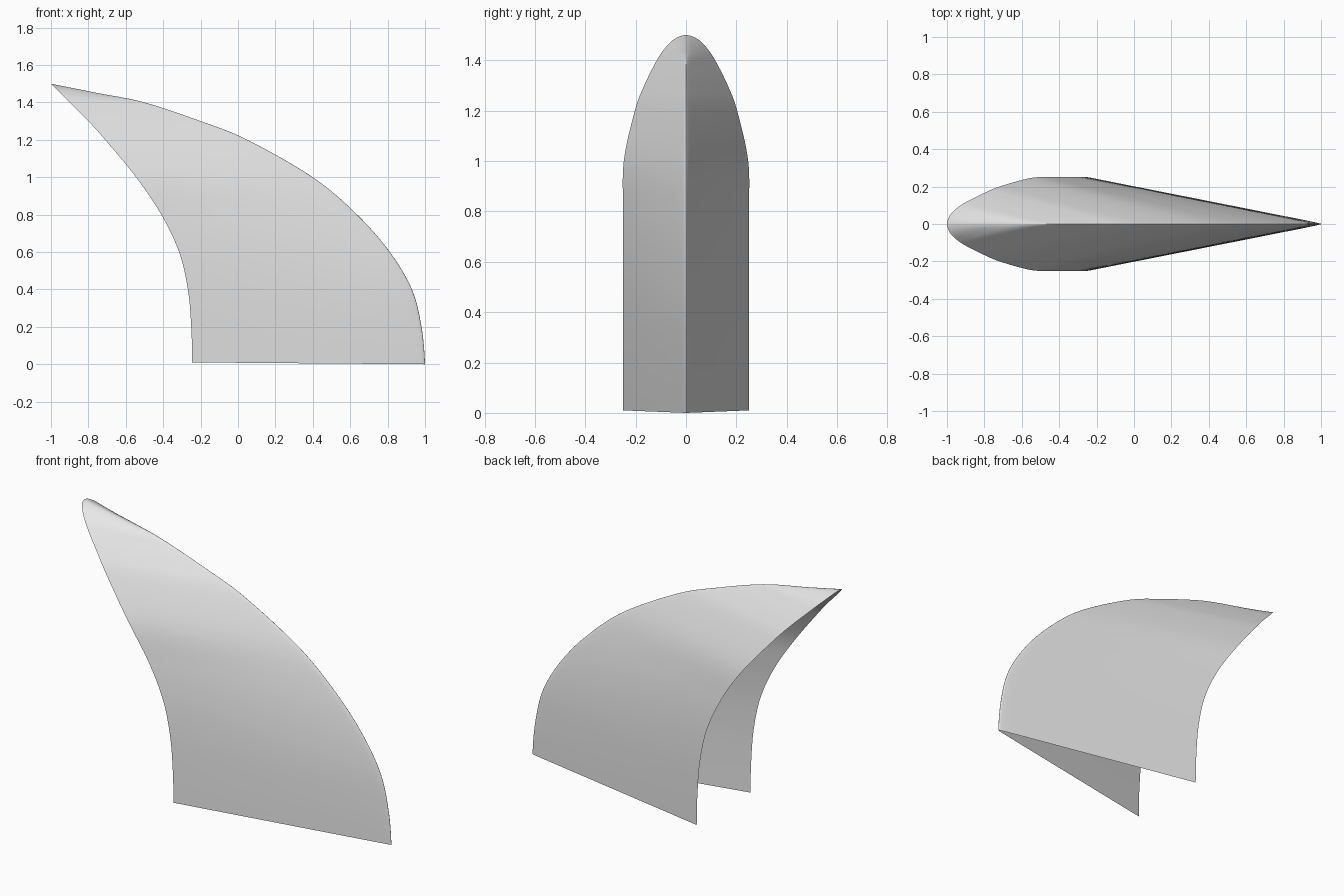
import bpy, bmesh, math
from mathutils import Vector

cube = bpy.data.objects.get("Cube")
if cube:
    bpy.data.objects.remove(cube, do_unlink=True)

# Level sections: height, ridge x, rear rim x, rim half width
LEVELS = [Vector(p) for p in (
    (0, 1, -.245, .25), (.2, .981, -.25, .25), (.4, .93, -.268, .25),
    (.6, .812, -.315, .25), (.8, .637, -.41, .25), (1, .4, -.545, .247),
    (1.2, .05, -.71, .203), (1.3, -.2, -.8, .166), (1.4, -.5, -.9, .116),
    (1.45, -.75, -.95, .082), (1.485, -.925, -.985, .045), (1.5, -1, -1, 0))]
STEPS, HALF_COLUMNS = 8, 14


def smooth_levels(points):
    """Spline through the sections, vertical at the foot and rounded at the tip."""
    foot = Vector((-points[1][0], *points[0][1:]))
    tip = points[-2].copy()
    tip[3] = -tip[3]
    p = [foot] + points + [tip]
    rows = []
    for i in range(1, len(p) - 2):
        a, b, c, d = p[i - 1:i + 3]
        for s in range(STEPS):
            t = s / STEPS
            rows.append(b + (c - a) * t / 2
                        + (a * 2 - b * 5 + c * 4 - d) * t ** 2 / 2
                        + (b * 3 - a - c * 3 + d) * t ** 3 / 2)
    return rows + [points[-1]]


def section(row):
    """Wedge-shaped section whose ridge softens towards the tip."""
    z, ridge, rim, width = row
    soft = .015 + .4 * max(0, (z - 1.37) / .13) ** 1.5
    for c in range(-HALF_COLUMNS, HALF_COLUMNS + 1):
        v = c / HALF_COLUMNS
        u = math.copysign(abs(v) ** 2, v)
        k = (math.hypot(u, soft) - soft) / (math.hypot(1, soft) - soft)
        lift = .01 * abs(u) * max(0, 1 - z / .2)
        yield ridge + (rim - ridge) * k, width * u, z + lift


# Curved sail-like shell, open at the rear and underneath
bm = bmesh.new()
grid = [[bm.verts.new(p) for p in section(r)] for r in smooth_levels(LEVELS)]
for low, high in zip(grid, grid[1:]):
    for c in range(len(low) - 1):
        bm.faces.new((low[c], low[c + 1], high[c + 1], high[c]))
bmesh.ops.remove_doubles(bm, verts=bm.verts, dist=1e-6)
for f in bm.faces:
    f.smooth = True
mesh = bpy.data.meshes.new("shell")
bm.to_mesh(mesh)
bm.free()
shell = bpy.data.objects.new("shell", mesh)
bpy.context.collection.objects.link(shell)

# Plain light grey
grey = bpy.data.materials.new("light_grey")
grey.use_nodes = True
grey.diffuse_color = (.8, .8, .8, 1)
grey.node_tree.nodes["Principled BSDF"].inputs["Base Color"].default_value = (.8, .8, .8, 1)
mesh.materials.append(grey)
